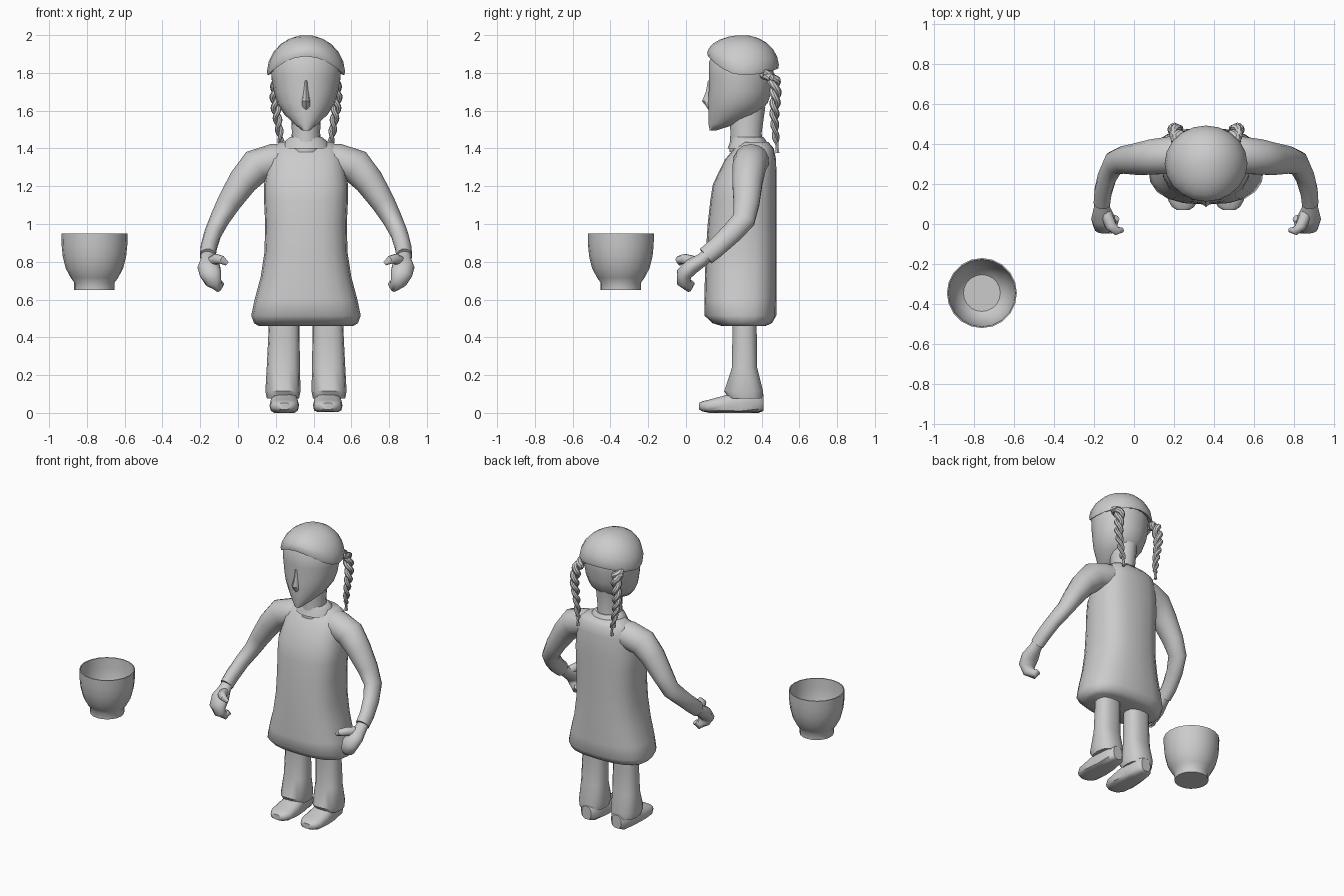
import bpy, bmesh, math
from mathutils import Vector

if "Cube" in bpy.data.objects:
    bpy.data.objects.remove(bpy.data.objects["Cube"])

CX = 0.36  # the figure's symmetry line
X, Y, Z = Vector((1, 0, 0)), Vector((0, 1, 0)), Vector((0, 0, 1))


def finish(name, bm, angle=40):
    bmesh.ops.recalc_face_normals(bm, faces=bm.faces)
    me = bpy.data.meshes.new(name)
    bm.to_mesh(me)
    bm.free()
    ob = bpy.data.objects.new(name, me)
    bpy.context.collection.objects.link(ob)
    bpy.ops.object.select_all(action='DESELECT')
    ob.select_set(True)
    bpy.context.view_layer.objects.active = ob
    bpy.ops.object.shade_smooth_by_angle(angle=math.radians(angle))
    return ob


def skin(bm, rings, caps=True):
    """Bridge rings of points, optionally closing both ends."""
    vs = [[bm.verts.new(p) for p in r] for r in rings]
    n = len(vs[0])
    for a, b in zip(vs, vs[1:]):
        for i in range(n):
            bm.faces.new((a[i], a[(i + 1) % n], b[(i + 1) % n], b[i]))
    if caps:
        bm.faces.new(vs[0])
        bm.faces.new(vs[-1])


def loft(name, secs, n=16, ref=Y, axis=None, power=2.0, floor=None, angle=40, bm=None):
    """Sweep (x, y, z, ru, rv) super-ellipse sections along their centres."""
    own = bm is None
    bm = bm or bmesh.new()
    c = [Vector(s[:3]) for s in secs]
    rings = []
    for i, s in enumerate(secs):
        t = axis or (c[min(i + 1, len(c) - 1)] - c[max(i - 1, 0)]).normalized()
        u = ref.cross(t).normalized()
        v = t.cross(u)
        ring = []
        for k in range(n):
            a = 2 * math.pi * k / n
            ca, sa = math.cos(a), math.sin(a)
            p = c[i] + u * s[3] * math.copysign(abs(ca) ** (2 / power), ca) \
                + v * s[4] * math.copysign(abs(sa) ** (2 / power), sa)
            if floor is not None:
                p.z = max(p.z, floor)
            ring.append(p)
        rings.append(ring)
    skin(bm, rings)
    return finish(name, bm, angle) if own else None


def upright(rows):
    """(z, half width, front y, back y) -> section tuples on the centre line."""
    return [(CX, (f + b) / 2, z, w, (b - f) / 2) for z, w, f, b in rows]


def side(s, secs):
    """Place sections at a distance from the centre line on side s."""
    return [(CX + s * p[0], *p[1:]) for p in secs]


# Cup: lathed thin-walled profile
profile = [(.107, .65), (.107, .69), (.125, .715), (.152, .765), (.168, .83), (.174, .89),
           (.175, .95), (.168, .95), (.165, .88), (.157, .82), (.14, .765), (.115, .72), (.092, .70)]
bm = bmesh.new()
skin(bm, [[Vector((-.76 + r * math.cos(math.pi * k / 10), -.345 + r * math.sin(math.pi * k / 10), z))
           for k in range(20)] for r, z in profile])
finish("cup", bm)

# Dress, collar and neck
loft("dress", upright([
    (.46, .25, .19, .42), (.475, .275, .14, .455), (.515, .29, .098, .478), (.60, .272, .097, .48),
    (.72, .24, .10, .48), (.85, .22, .105, .48), (1.0, .216, .115, .48), (1.12, .222, .128, .48),
    (1.21, .222, .142, .48), (1.34, .20, .205, .477), (1.40, .18, .255, .465),
    (1.435, .14, .295, .435)]), n=20, axis=Z, power=2.6, angle=50)
loft("collar", upright([(1.40, .13, .22, .44), (1.44, .11, .235, .425), (1.46, .085, .24, .41)]), axis=Z)
loft("neck", upright([(1.38, .085, .23, .42), (1.48, .075, .235, .40), (1.62, .078, .23, .42)]), axis=Z)

# Head with pointed chin, and nose
loft("head", upright([
    (1.495, .02, .125, .16), (1.53, .062, .118, .27), (1.58, .115, .118, .38), (1.64, .152, .115, .435),
    (1.70, .17, .118, .455), (1.78, .183, .118, .465), (1.86, .188, .12, .47),
    (1.92, .15, .15, .44)]), n=18, axis=Z, angle=60)
loft("nose", upright([(1.60, .008, .122, .15), (1.625, .028, .105, .17), (1.65, .024, .085, .17),
                      (1.70, .016, .105, .17), (1.76, .008, .116, .15)]), n=8, axis=Z)

# Cap: dome whose rim rises at the forehead, with a tucked-in edge
bm = bmesh.new()
rings = []
for phi, scale, drop in [(90, .9, .0), (90, .98, -.012), (90, 1, .008)] + [(p, 1, 0) for p in (72, 56, 40, 25, 10)]:
    ring = []
    for k in range(20):
        a = math.pi * k / 10
        f = math.sin(a)
        rim = 1.80 + (.10 * f * f if f < 0 else .035 * f * f)
        r, h = math.sin(math.radians(phi)) * scale, math.cos(math.radians(phi))
        ring.append(Vector((CX + .207 * r * math.cos(a), .302 + .19 * r * f, rim + (2 - rim) * h + drop)))
    rings.append(ring)
skin(bm, rings)
finish("cap", bm)


def path_at(pts, t):
    """Linear sample along a list of points."""
    i = min(int(t * (len(pts) - 1)), len(pts) - 2)
    return Vector(pts[i]).lerp(Vector(pts[i + 1]), t * (len(pts) - 1) - i)


for s, label in ((-1, "right"), (1, "left")):
    # Braid: two twisted strands and a thin tail
    bm = bmesh.new()
    core = [(.135, .41, 1.80), (.15, .465, 1.765), (.162, .475, 1.68), (.158, .468, 1.60),
            (.145, .47, 1.52), (.132, .478, 1.43)]
    for strand in (0, math.pi):
        secs = []
        for k in range(45):
            t = k / 44
            p = path_at(core, t)
            a = strand + t * 7 * math.pi
            w = 1 - .55 * t
            secs.append((p.x + .02 * w * math.cos(a), p.y + .02 * w * math.sin(a), p.z, .022 * w, .022 * w))
        loft("", side(s, secs), n=8, ref=Y, bm=bm)
    loft("", side(s, [(.132, .478, 1.44, .012, .012), (.13, .482, 1.41, .008, .008),
                      (.13, .484, 1.375, .012, .012)]), n=6, bm=bm)
    finish(label + "_braid", bm)

    # Sleeved arm, bent forward at the elbow
    loft(label + "_arm", side(s, [
        (.05, .36, 1.345, .08, .085), (.17, .345, 1.335, .09, .095), (.265, .335, 1.305, .092, .09),
        (.335, .325, 1.225, .078, .082), (.41, .32, 1.11, .063, .07), (.46, .305, 1.02, .052, .062),
        (.495, .235, .945, .046, .056), (.515, .16, .875, .044, .052), (.52, .105, .83, .042, .05)]),
        n=14, angle=50)
    # Hand: palm with curled fingers, thumb
    loft(label + "_hand", side(s, [
        (.52, .12, .84, .034, .038), (.52, .085, .81, .036, .04), (.515, .03, .775, .042, .06),
        (.505, -.01, .735, .042, .058), (.49, -.012, .695, .038, .045),
        (.465, .015, .67, .03, .03), (.45, .03, .69, .018, .02)]), n=12, ref=X, angle=60)
    loft(label + "_thumb", side(s, [
        (.50, .05, .80, .03, .03), (.475, -.01, .815, .028, .028), (.445, -.035, .81, .022, .022),
        (.418, -.03, .79, .012, .012)]), n=10, ref=Z)

    # Flared trouser leg and shoe
    loft(label + "_leg", side(s, [
        (.115, .31, .55, .08, .065), (.117, .31, .40, .083, .066), (.12, .31, .24, .088, .068),
        (.122, .305, .115, .093, .105), (.122, .315, .075, .085, .09)]), n=14, axis=Z, power=2.5)
    loft(label + "_shoe", side(s, [
        (.115, .41, .055, .035, .045), (.115, .385, .055, .06, .065), (.115, .29, .05, .07, .075),
        (.115, .20, .04, .078, .052), (.115, .12, .035, .075, .035), (.115, .085, .035, .055, .027),
        (.115, .07, .035, .03, .018)]), n=14, ref=Z, axis=Y, power=2.6, floor=0.0 if s < 0 else .005)
